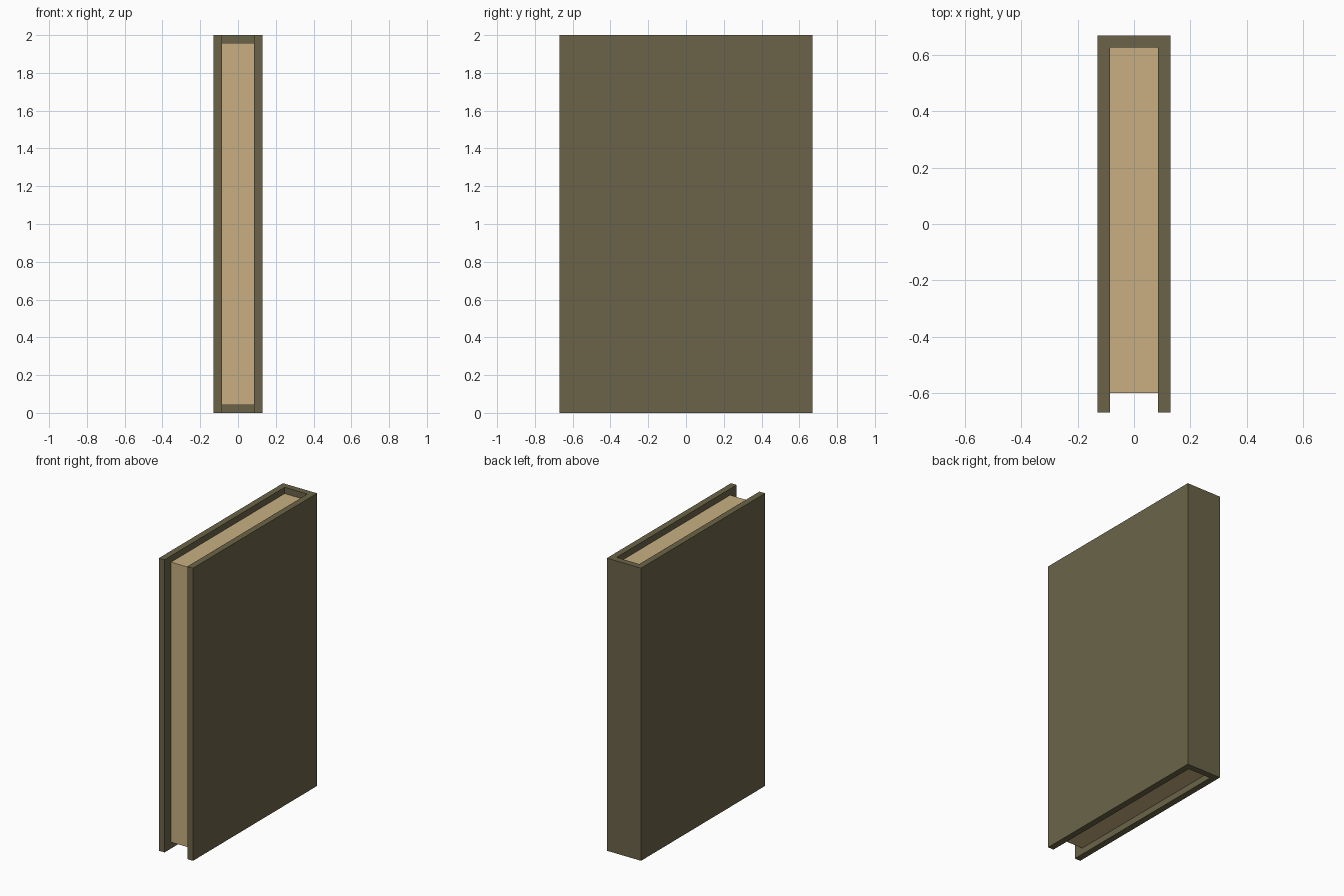
import bpy, bmesh

if "Cube" in bpy.data.objects:
    bpy.data.objects.remove(bpy.data.objects["Cube"])

W, D, H, T = 0.129, 0.67, 2.0, 0.043   # half width, half depth, height, board thickness


def material(name, color):
    mat = bpy.data.materials.new(name)
    mat.diffuse_color = (*color, 1)
    mat.use_nodes = True
    mat.node_tree.nodes["Principled BSDF"].inputs["Base Color"].default_value = mat.diffuse_color
    return mat


def extrude_profile(name, points, z0, z1, mat):
    """Closed XY outline extruded from z0 to z1."""
    bm = bmesh.new()
    base = bm.faces.new([bm.verts.new((x, y, z0)) for x, y in points])
    top = bmesh.ops.extrude_face_region(bm, geom=[base], use_keep_orig=True)["geom"]
    bmesh.ops.translate(bm, vec=(0, 0, z1 - z0),
                        verts=[v for v in top if isinstance(v, bmesh.types.BMVert)])
    bmesh.ops.recalc_face_normals(bm, faces=bm.faces[:])
    mesh = bpy.data.meshes.new(name)
    bm.to_mesh(mesh)
    bm.free()
    mesh.materials.append(mat)
    obj = bpy.data.objects.new(name, mesh)
    bpy.context.collection.objects.link(obj)
    return obj


cover_mat = material("olive_cover", (0.147, 0.127, 0.065))
page_mat = material("cream_paper", (0.58, 0.43, 0.22))

# Cover: two boards and the spine as one U-shaped profile
half = [(W, D), (W, -D), (W - T, -D), (W - T, D - T)]
outline = half + [(-x, y) for x, y in reversed(half)]
extrude_profile("cover", outline, 0, H, cover_mat)

# Page block: recessed at the top, bottom and front edge
px, py0, py1 = W - T, -0.60, D - T
extrude_profile("pages", [(-px, py0), (px, py0), (px, py1), (-px, py1)],
                T, H - T, page_mat)
